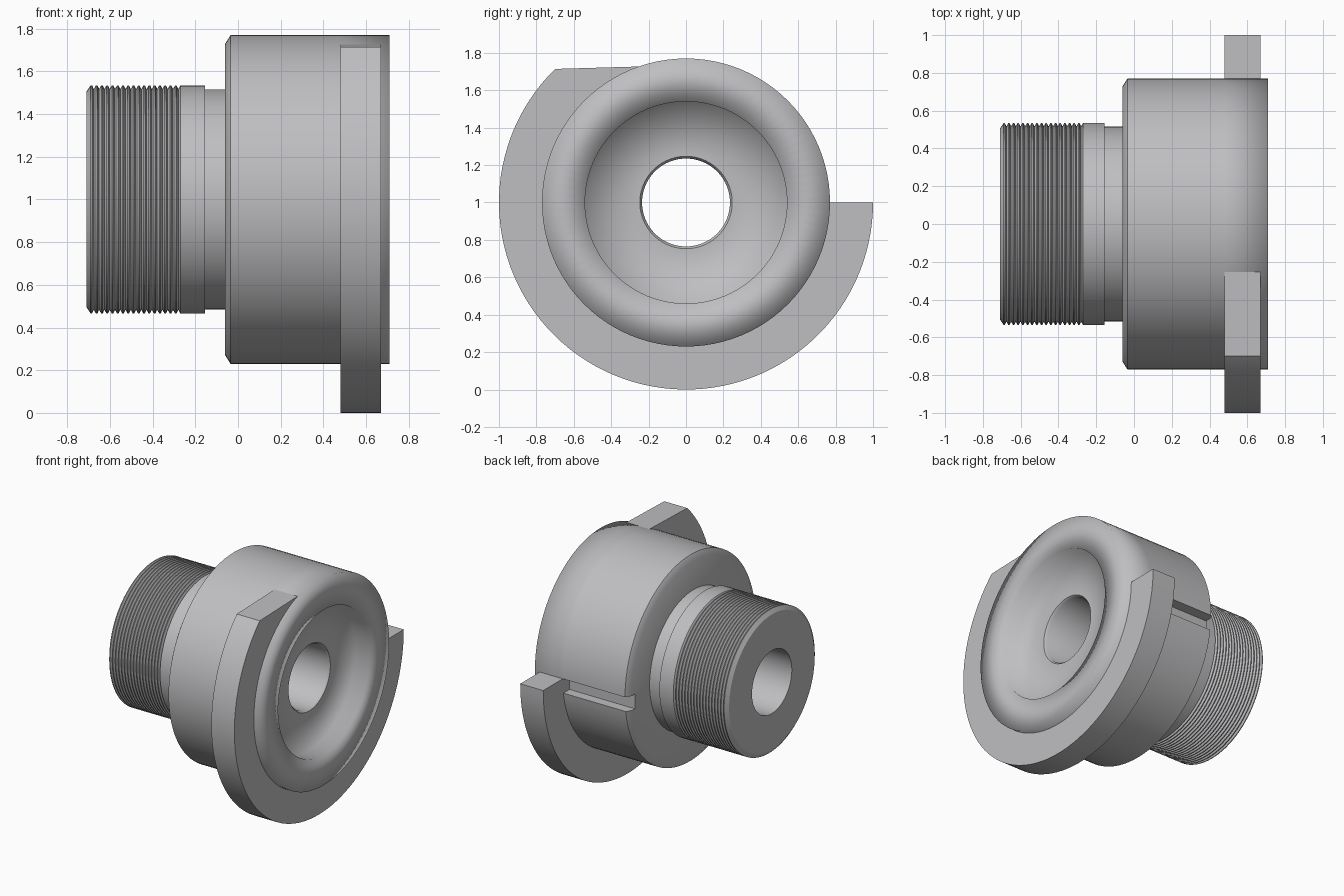
import bpy, bmesh, math

if "Cube" in bpy.data.objects:
    bpy.data.objects.remove(bpy.data.objects["Cube"])

AXIS_Z = 1.0
SEG = 96

grey = bpy.data.materials.new("light_grey_metal")
grey.diffuse_color = (0.52, 0.52, 0.535, 1)
grey.use_nodes = True
grey.node_tree.nodes["Principled BSDF"].inputs["Base Color"].default_value = grey.diffuse_color


def finish(name, bm):
    bmesh.ops.recalc_face_normals(bm, faces=bm.faces)
    me = bpy.data.meshes.new(name)
    bm.to_mesh(me)
    bm.free()
    ob = bpy.data.objects.new(name, me)
    bpy.context.collection.objects.link(ob)
    me.materials.append(grey)
    return ob


def activate(ob):
    bpy.ops.object.select_all(action='DESELECT')
    ob.select_set(True)
    bpy.context.view_layer.objects.active = ob


def lathe(name, profile):
    """Revolve a closed (x, radius) loop around the long axis."""
    bm = bmesh.new()
    rings = []
    for i in range(SEG):
        a = 2 * math.pi * i / SEG
        rings.append([bm.verts.new((x, r * math.cos(a), AXIS_Z + r * math.sin(a)))
                      for x, r in profile])
    n = len(profile)
    for i in range(SEG):
        p, q = rings[i], rings[(i + 1) % SEG]
        for j in range(n):
            k = (j + 1) % n
            bm.faces.new((p[j], p[k], q[k], q[j]))
    return finish(name, bm)


def cut(ob, cutter):
    mod = ob.modifiers.new("cut", 'BOOLEAN')
    mod.object = cutter
    mod.operation = 'DIFFERENCE'
    mod.solver = 'EXACT'
    activate(ob)
    bpy.ops.object.modifier_apply(modifier=mod.name)
    bpy.data.objects.remove(cutter)


def smooth(ob, degrees=30):
    activate(ob)
    bpy.ops.object.shade_smooth_by_angle(angle=math.radians(degrees))


BORE = 0.235

# Head: large drum with a shallow round pocket and a bore
head = lathe("head", [
    (-0.06, BORE), (-0.06, 0.73), (-0.035, 0.77), (0.48, 0.77), (0.71, 0.77),
    (0.71, 0.54), (0.59, 0.54), (0.59, BORE + 0.012), (0.575, BORE)])

# Keyway along the side of the head, just under the end of the flange
bm = bmesh.new()
bmesh.ops.create_cube(bm, size=1)
for v in bm.verts:
    v.co = (0.14 + v.co.x * 0.68, 0.83 + v.co.y * 0.28, 0.945 + v.co.z * 0.11)
cut(head, finish("keyway_cutter", bm))

# Soft rim and pocket, crisp keyway and bore edges
for p in head.data.polygons:
    p.use_smooth = True
bm = bmesh.new()
bm.from_mesh(head.data)
for e in bm.edges:
    mid = (e.verts[0].co + e.verts[1].co) / 2
    radius = math.hypot(mid.y, mid.z - AXIS_Z)
    if len(e.link_faces) == 2 and (mid.x < 0.5 or radius < 0.3):
        if e.calc_face_angle(0) > math.radians(40):
            e.smooth = False
bm.to_mesh(head.data)
bm.free()

# Threaded shank: chamfered end, ridges, plain collar and narrower neck
profile = [(-0.06, BORE), (-0.71, BORE), (-0.71, 0.505), (-0.69, 0.535)]
turns = 17
pitch = 0.42 / turns
for i in range(turns):
    x = -0.69 + i * pitch
    profile += [(x + 0.25 * pitch, 0.535), (x + 0.6 * pitch, 0.517), (x + pitch, 0.535)]
profile += [(-0.155, 0.535), (-0.155, 0.515), (-0.06, 0.515)]
shank = lathe("threaded_shank", profile)

# Small blind hole in the end of the shank
bm = bmesh.new()
bmesh.ops.create_cone(bm, cap_ends=True, segments=24, radius1=0.065,
                      radius2=0.065, depth=0.6)
for v in bm.verts:
    x, y, z = v.co
    v.co = (z - 0.66, y + 0.34, x + AXIS_Z - 0.15)
cut(shank, finish("hole_cutter", bm))
smooth(shank)

# Flange: partial disc from the side, under the head, to a flat top edge
outline = []
steps = 72
sweep = 2 * math.pi - math.atan2(0.714, -0.70)
for i in range(steps + 1):
    a = -sweep * i / steps
    outline.append((math.cos(a), math.sin(a)))
outline.append((-0.25, 0.727))
inner_sweep = 2 * math.pi - math.atan2(0.727, -0.25)
for i in range(steps, -1, -1):
    a = -inner_sweep * i / steps
    outline.append((0.70 * math.cos(a), 0.70 * math.sin(a)))

bm = bmesh.new()
near, far = ([bm.verts.new((x, y, AXIS_Z + z)) for y, z in outline]
             for x in (0.48, 0.67))
n = len(outline)
bm.faces.new(near)
bm.faces.new(far[::-1])
for j in range(n):
    k = (j + 1) % n
    bm.faces.new((near[j], far[j], far[k], near[k]))
smooth(finish("flange", bm))
